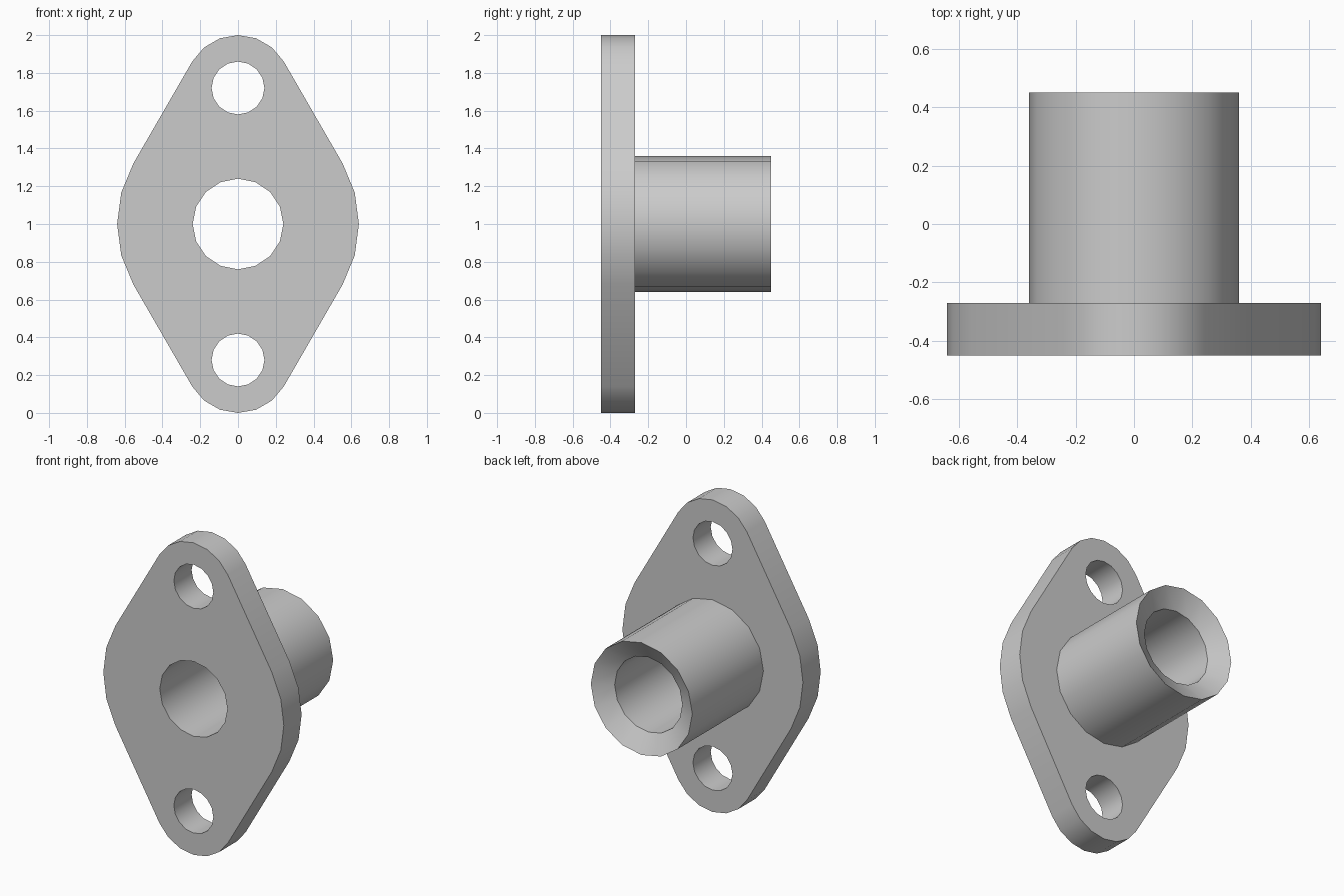
import bpy, bmesh
from math import sin, cos, radians, tau

cube = bpy.data.objects.get("Cube")
if cube:
    bpy.data.objects.remove(cube, do_unlink=True)

# Dimensions
MID, HOLE_Z = 1.0, 0.72
FRONT, SEAT, END = -0.45, -0.27, 0.45
BORE, TUBE, BOLT = 0.24, 0.36, 0.14
SIDES = 16

grey = bpy.data.materials.new("plain_grey")
grey.use_nodes = True
colour = (0.6, 0.6, 0.6, 1)
grey.diffuse_color = colour
grey.node_tree.nodes["Principled BSDF"].inputs["Base Color"].default_value = colour


def arc(radius, centre, start, stop, steps):
    """Points on an arc in the x-z plane, angles in degrees."""
    angles = [radians(start + (stop - start) * i / steps) for i in range(steps + 1)]
    return [(radius * cos(a), centre + radius * sin(a)) for a in angles]


def circle(radius, centre):
    return arc(radius, centre, 0, 360, SIDES)[:-1]


def add_loop(bm, points, y):
    verts = [bm.verts.new((x, y, z)) for x, z in points]
    edges = [bm.edges.new((v, verts[i - 1])) for i, v in enumerate(verts)]
    return verts, edges


def finish(bm, name):
    bmesh.ops.recalc_face_normals(bm, faces=bm.faces)
    mesh = bpy.data.meshes.new(name)
    bm.to_mesh(mesh)
    bm.free()
    mesh.materials.append(grey)
    obj = bpy.data.objects.new(name, mesh)
    bpy.context.collection.objects.link(obj)
    bpy.ops.object.select_all(action='DESELECT')
    obj.select_set(True)
    bpy.context.view_layer.objects.active = obj
    bpy.ops.object.shade_smooth_by_angle(angle=radians(30))
    return obj


# Flange plate: tangent arcs around the hub and both bolt holes
outline = (arc(0.64, MID, -30, 30, 4)
           + arc(0.28, MID + HOLE_Z, 30, 150, 6)
           + arc(0.64, MID, 150, 210, 4)
           + arc(0.28, MID - HOLE_Z, 210, 330, 6))
loops = [outline, circle(BORE, MID)]
loops += [circle(BOLT, MID + s * HOLE_Z) for s in (-1, 1)]

bm = bmesh.new()
edges = []
for points in loops:
    edges += add_loop(bm, points, FRONT)[1]
bmesh.ops.triangle_fill(bm, edges=edges, use_beauty=True, normal=(0, -1, 0))
grown = bmesh.ops.extrude_face_region(bm, geom=bm.faces[:], use_keep_orig=True)
moved = [v for v in grown["geom"] if isinstance(v, bmesh.types.BMVert)]
bmesh.ops.translate(bm, verts=moved, vec=(0, SEAT - FRONT, 0))
finish(bm, "flange_plate")

# Tube: outer wall, countersunk mouth and bore
profile = [(TUBE, SEAT), (TUBE, END), (BORE, END - 0.07), (BORE, SEAT)]
bm = bmesh.new()
rings = [add_loop(bm, circle(r, MID), y)[0] for r, y in profile]
for a, b in zip(rings, rings[1:]):
    for i in range(SIDES):
        bm.faces.new((a[i - 1], a[i], b[i], b[i - 1]))
finish(bm, "tube")
